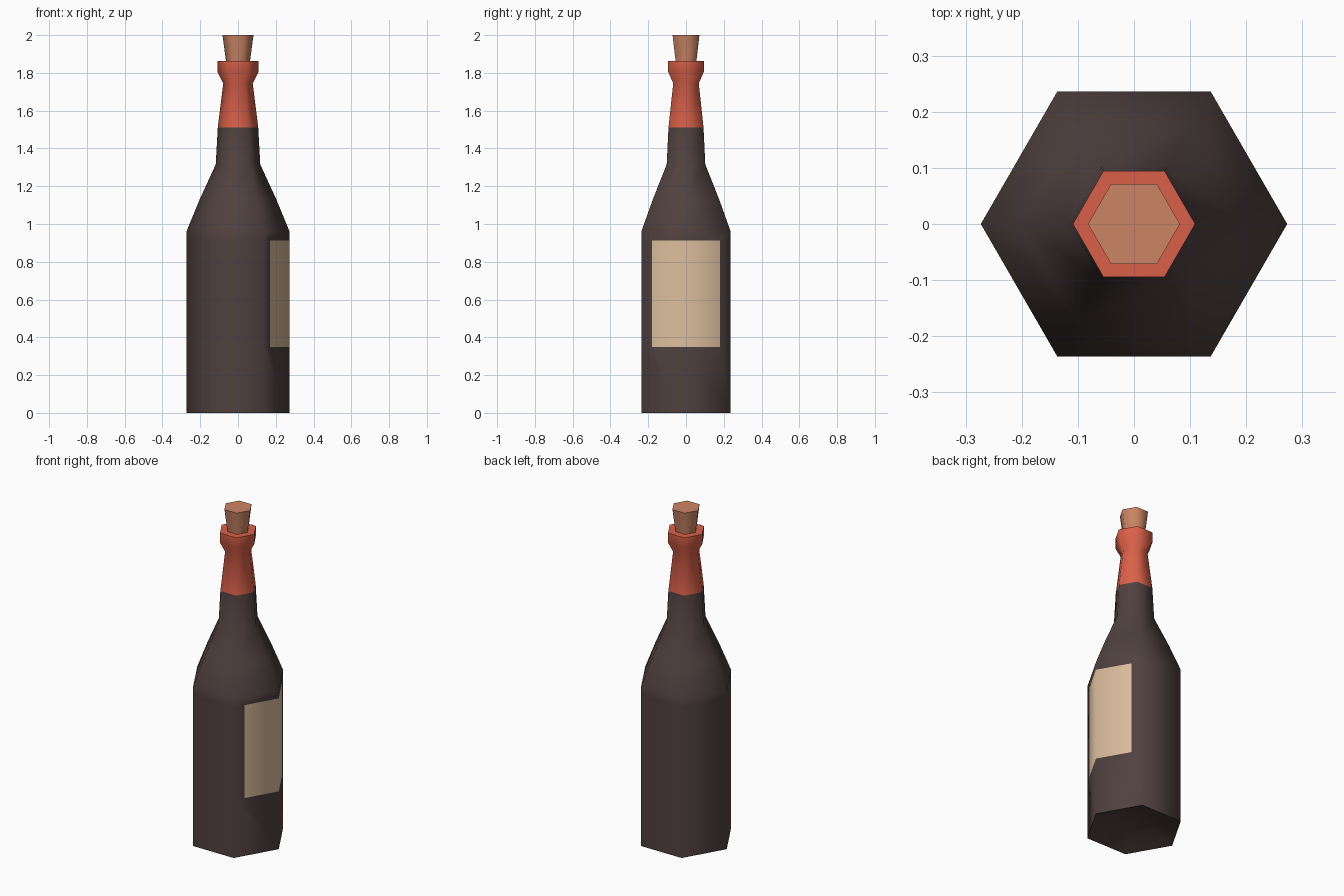
import bpy, bmesh, math

if "Cube" in bpy.data.objects:
    bpy.data.objects.remove(bpy.data.objects["Cube"])

SIDES = 6

def material(name, rgb):
    m = bpy.data.materials.new(name)
    m.diffuse_color = (*rgb, 1.0)
    m.use_nodes = True
    m.node_tree.nodes["Principled BSDF"].inputs["Base Color"].default_value = m.diffuse_color
    return m

glass = material("dark glass", (0.080, 0.053, 0.051))
seal = material("red seal", (0.70, 0.118, 0.065))
paper = material("label paper", (0.72, 0.52, 0.34))
cork_mat = material("cork", (0.60, 0.235, 0.127))

def lathe(profile):
    """Closed hexagonal solid from (radius, z) rings, corners on the x axis."""
    bm = bmesh.new()
    rings = []
    for r, z in profile:
        rings.append([bm.verts.new((r * math.cos(2 * math.pi * i / SIDES),
                                    r * math.sin(2 * math.pi * i / SIDES), z))
                      for i in range(SIDES)])
    for a, b in zip(rings, rings[1:]):
        for i in range(SIDES):
            j = (i + 1) % SIDES
            bm.faces.new((a[i], a[j], b[j], b[i]))
    bm.faces.new(rings[0][::-1])
    bm.faces.new(rings[-1])
    bmesh.ops.recalc_face_normals(bm, faces=bm.faces[:])
    return bm

def finish(bm, name, mats):
    me = bpy.data.meshes.new(name)
    bm.to_mesh(me)
    bm.free()
    for m in mats:
        me.materials.append(m)
    ob = bpy.data.objects.new(name, me)
    bpy.context.collection.objects.link(ob)
    bpy.ops.object.select_all(action='DESELECT')
    ob.select_set(True)
    bpy.context.view_layer.objects.active = ob
    bpy.ops.object.shade_smooth_by_angle(angle=math.radians(65))
    return ob

# Bottle, with a hollow in its base and rings at the label and seal edges
LABEL_Z = (0.35, 0.913)
SEAL_Z = 1.512
bm = lathe([(0.14, 0.05), (0.273, 0.0), (0.273, LABEL_Z[0]), (0.273, LABEL_Z[1]),
            (0.273, 0.96), (0.203, 1.13), (0.118, 1.315), (0.107, SEAL_Z),
            (0.078, 1.745), (0.109, 1.805), (0.109, 1.863)])

def in_label_band(f):
    c = f.calc_center_median()
    return LABEL_Z[0] < c.z < LABEL_Z[1] and c.x > 0.1

# Cut the label's upright edges into the two faces around the +x corner
for y in (-0.18, 0.18):
    faces = [f for f in bm.faces if in_label_band(f)]
    edges = {e for f in faces for e in f.edges}
    verts = {v for f in faces for v in f.verts}
    bmesh.ops.bisect_plane(bm, geom=faces + list(edges) + list(verts),
                           plane_co=(0, y, 0), plane_no=(0, 1, 0))

# Colours by height and direction
for f in bm.faces:
    c = f.calc_center_median()
    if c.z > SEAL_Z:
        f.material_index = 1
    elif in_label_band(f) and abs(c.y) < 0.18:
        f.material_index = 2
finish(bm, "bottle", [glass, seal, paper])

# Tapered cork
finish(lathe([(0.062, 1.85), (0.082, 2.0)]), "cork", [cork_mat])
